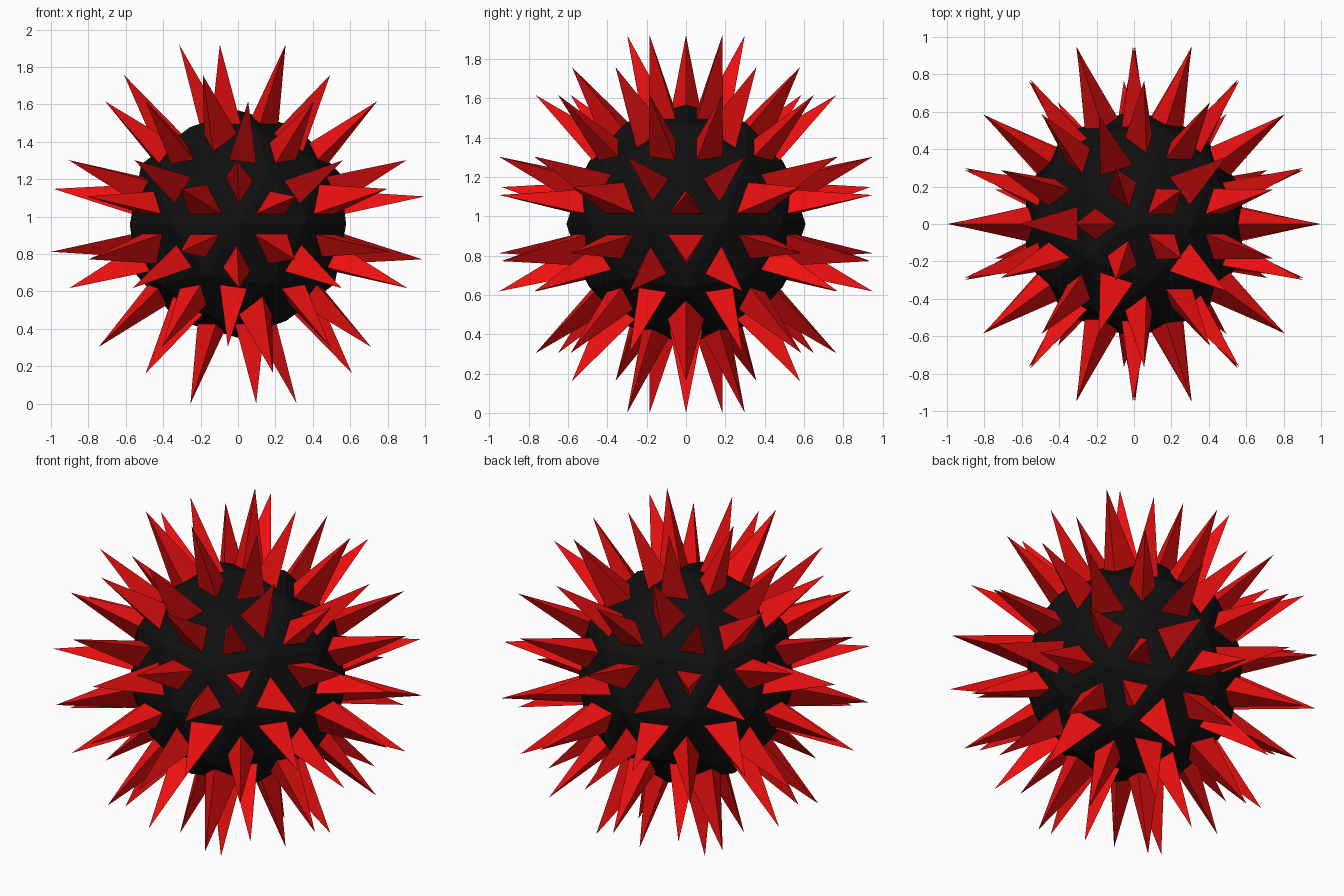
import bpy, bmesh
from mathutils import Matrix

if "Cube" in bpy.data.objects:
    bpy.data.objects.remove(bpy.data.objects["Cube"])

RADIUS, CENTRE_Z = 0.608, 0.96
GAP, SPIKE_LENGTH = 0.055, 0.436


def material(name, color):
    mat = bpy.data.materials.new(name)
    mat.diffuse_color = color
    mat.use_nodes = True
    mat.node_tree.nodes["Principled BSDF"].inputs["Base Color"].default_value = mat.diffuse_color
    return mat


def build(name, mat, spikes):
    # 80-face ball with a smaller triangle inset in every face
    bm = bmesh.new()
    bmesh.ops.create_icosphere(bm, subdivisions=2, radius=RADIUS,
                               matrix=Matrix.Translation((0, 0, CENTRE_Z)))
    bases = list(bm.faces)
    rims = bmesh.ops.inset_individual(bm, faces=bases, thickness=GAP,
                                      use_even_offset=True)["faces"]
    if spikes:
        # keep the inset triangles and pull each to a point
        bmesh.ops.delete(bm, geom=rims, context='FACES')
        bm.normal_update()
        bmesh.ops.poke(bm, faces=bm.faces[:], offset=SPIKE_LENGTH)
    else:
        # keep the surface between the spikes
        bmesh.ops.delete(bm, geom=bases, context='FACES')
    mesh = bpy.data.meshes.new(name)
    bm.to_mesh(mesh)
    bm.free()
    mesh.materials.append(mat)
    obj = bpy.data.objects.new(name, mesh)
    bpy.context.collection.objects.link(obj)
    return obj


build("core_ball", material("black", (0.005, 0.005, 0.005, 1)), False)
build("spikes", material("red", (0.85, 0.005, 0.005, 1)), True)
